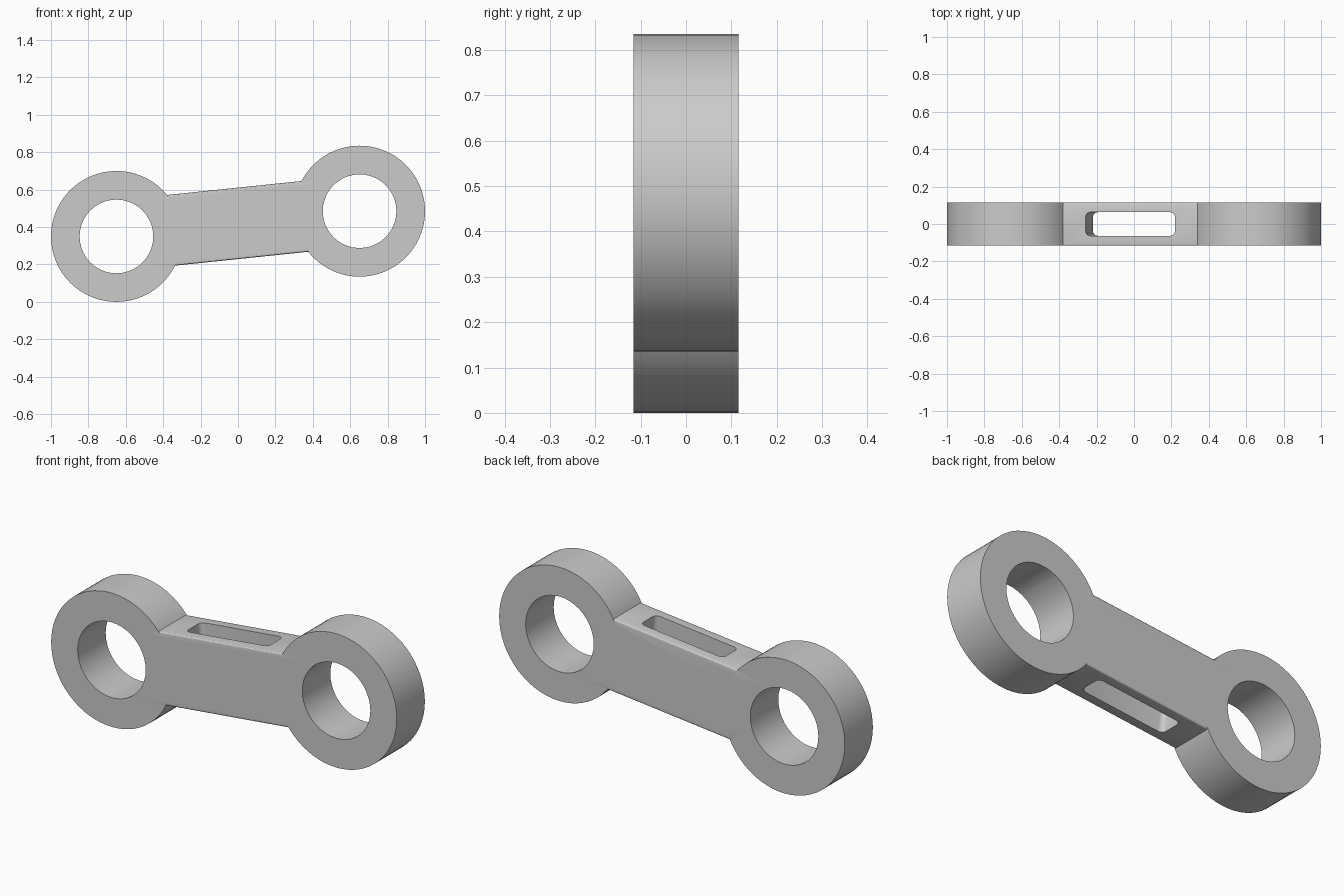
import bpy, bmesh
from math import sin, cos, pi, atan2

if "Cube" in bpy.data.objects:
    bpy.data.objects.remove(bpy.data.objects["Cube"])

HALF_Y = 0.116
ENDS = [(-0.65, 0.35), (0.65, 0.485)]
MID = (0.0, 0.42)
TILT = atan2(0.135, 1.30)


def rounded_rect(hx, hy, r, n):
    pts = []
    for k, (sx, sy) in enumerate([(1, 1), (-1, 1), (-1, -1), (1, -1)]):
        for i in range(n + 1):
            a = k * pi / 2 + i * pi / 2 / n
            pts.append((sx * (hx - r) + r * cos(a), sy * (hy - r) + r * sin(a)))
    return pts


def prism(name, start, end):
    """Loft between two matching point loops."""
    bm = bmesh.new()
    a = [bm.verts.new(p) for p in start]
    b = [bm.verts.new(p) for p in end]
    n = len(a)
    bm.faces.new(a)
    bm.faces.new(b[::-1])
    for i in range(n):
        bm.faces.new((a[i], b[i], b[(i + 1) % n], a[(i + 1) % n]))
    bmesh.ops.recalc_face_normals(bm, faces=bm.faces)
    mesh = bpy.data.meshes.new(name)
    bm.to_mesh(mesh)
    bm.free()
    obj = bpy.data.objects.new(name, mesh)
    bpy.context.collection.objects.link(obj)
    return obj


def disc(name, c, r, hy, n):
    ring = [(c[0] + r * cos(2 * pi * i / n), c[1] + r * sin(2 * pi * i / n)) for i in range(n)]
    return prism(name, [(x, -hy, z) for x, z in ring], [(x, hy, z) for x, z in ring])


def tilted(u, y, w):
    """Bar coordinates (along, across, up) to world."""
    return (MID[0] + u * cos(TILT) - w * sin(TILT), y, MID[1] + u * sin(TILT) + w * cos(TILT))


def boolean(target, tool, op):
    m = target.modifiers.new(tool.name, 'BOOLEAN')
    m.operation, m.object, m.solver = op, tool, 'EXACT'
    bpy.context.view_layer.objects.active = target
    bpy.ops.object.modifier_apply(modifier=m.name)
    bpy.data.objects.remove(tool, do_unlink=True)


# Connecting bar with softened long edges
section = rounded_rect(HALF_Y, 0.19, 0.01, 3)
link = prism("link_arm", [tilted(-0.64, y, w) for y, w in section],
             [tilted(0.64, y, w) for y, w in section])

# End eyes, then their bores
for c in ENDS:
    boolean(link, disc("eye", c, 0.35, HALF_Y, 64), 'UNION')
for c in ENDS:
    boolean(link, disc("bore", c, 0.197, 0.3, 40), 'DIFFERENCE')

# Rounded slot through the bar
slot = rounded_rect(0.24, 0.063, 0.025, 4)
boolean(link, prism("slot", [tilted(u, y, -0.4) for u, y in slot],
                    [tilted(u, y, 0.4) for u, y in slot]), 'DIFFERENCE')

bpy.ops.object.select_all(action='DESELECT')
link.select_set(True)
bpy.context.view_layer.objects.active = link
bpy.ops.object.shade_smooth_by_angle(angle=pi / 6)
